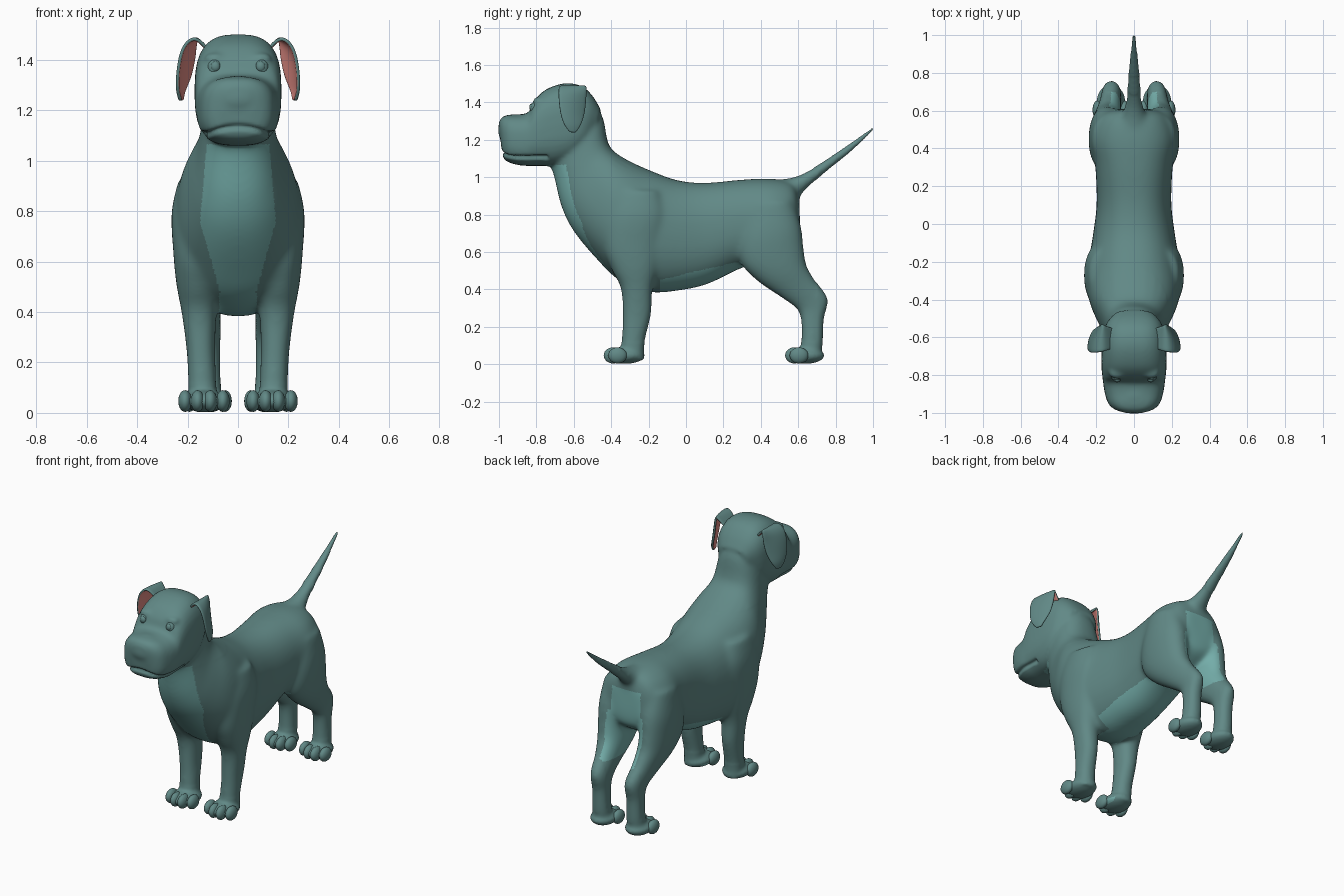
import bpy, bmesh, math
from mathutils import Vector, Matrix

if "Cube" in bpy.data.objects:
    bpy.data.objects.remove(bpy.data.objects["Cube"])


def material(name, rgb):
    m = bpy.data.materials.new(name)
    m.diffuse_color = (*rgb, 1)
    m.use_nodes = True
    m.node_tree.nodes["Principled BSDF"].inputs["Base Color"].default_value = m.diffuse_color
    return m


COAT = material("teal coat", (0.12, 0.25, 0.24))
PALE = material("pale teal", (0.175, 0.42, 0.40))
PINK = material("ear pink", (0.75, 0.26, 0.23))


def spline(rows, steps=5):
    """Catmull-Rom interpolation of tuples of numbers."""
    out = []
    for i in range(len(rows) - 1):
        a, b = rows[max(i - 1, 0)], rows[i]
        c, d = rows[i + 1], rows[min(i + 2, len(rows) - 1)]
        for s in range(steps):
            t = s / steps
            out.append([0.5 * (2 * q + (r - p) * t + (2 * p - 5 * q + 4 * r - w) * t * t
                               + (3 * q - p - 3 * r + w) * t ** 3)
                        for p, q, r, w in zip(a, b, c, d)])
    out.append(list(rows[-1]))
    return out


def loft(bm, rows, power=2.2, side=1, n=32):
    """Rows: two silhouette points (y1, z1, y2, z2), centre x, half width."""
    rings = []
    for y1, z1, y2, z2, cx, w in spline(rows):
        ring = []
        for k in range(n):
            a = 2 * math.pi * k / n
            c, s = math.cos(a), math.sin(a)
            c = math.copysign(abs(c) ** (2 / power), c)
            s = math.copysign(abs(s) ** (2 / power), s)
            ring.append(bm.verts.new((side * (cx + w * s),
                                      (y1 + y2) / 2 + (y1 - y2) / 2 * c,
                                      (z1 + z2) / 2 + (z1 - z2) / 2 * c)))
        rings.append(ring)
    for r, q in zip(rings, rings[1:]):
        for k in range(n):
            bm.faces.new((r[k], r[(k + 1) % n], q[(k + 1) % n], q[k]))
    bm.faces.new(rings[0][::-1])
    bm.faces.new(rings[-1])


def ball(bm, centre, radii):
    mat = Matrix.Translation(centre) @ Matrix.Diagonal((*radii, 1))
    bmesh.ops.create_uvsphere(bm, u_segments=24, v_segments=14, radius=1, matrix=mat)


def finish(bm, name, mats, recalc=True):
    if recalc:
        bmesh.ops.recalc_face_normals(bm, faces=bm.faces)
    for f in bm.faces:
        f.smooth = True
    me = bpy.data.meshes.new(name)
    bm.to_mesh(me)
    bm.free()
    for m in mats:
        me.materials.append(m)
    ob = bpy.data.objects.new(name, me)
    bpy.context.collection.objects.link(ob)
    return ob


body = bmesh.new()
# torso and neck
loft(body, [
    (.605, .90, .61, .73, 0, .08), (.565, .97, .59, .63, 0, .17),
    (.45, .992, .45, .55, 0, .225), (.3, .987, .3, .515, 0, .205),
    (.1, .97, .12, .43, 0, .198), (-.05, .985, -.03, .395, 0, .215),
    (-.2, 1.04, -.2, .385, 0, .24), (-.3, 1.085, -.36, .45, 0, .25),
    (-.375, 1.13, -.48, .565, 0, .23), (-.41, 1.17, -.60, .71, 0, .19),
    (-.425, 1.22, -.665, .84, 0, .16), (-.445, 1.32, -.705, 1.0, 0, .14),
    (-.5, 1.42, -.73, 1.08, 0, .14)], 2.3)
# head and muzzle
loft(body, [
    (-.455, 1.36, -.5, 1.2, 0, .10), (-.5, 1.435, -.56, 1.13, 0, .145),
    (-.56, 1.488, -.62, 1.085, 0, .165), (-.65, 1.502, -.70, 1.06, 0, .172),
    (-.75, 1.468, -.77, 1.06, 0, .172), (-.81, 1.41, -.82, 1.06, 0, .167),
    (-.84, 1.35, -.85, 1.06, 0, .163), (-.89, 1.335, -.90, 1.065, 0, .155),
    (-.95, 1.333, -.95, 1.08, 0, .137), (-.985, 1.32, -.975, 1.10, 0, .105),
    (-1.002, 1.29, -.985, 1.14, 0, .06)], 2.8)
ball(body, (0, -.91, 1.25), (.14, .096, .088))
# tail
loft(body, [
    (.48, .985, .57, .80, 0, .10), (.56, .997, .605, .89, 0, .065),
    (.63, 1.022, .665, .955, 0, .045), (.735, 1.085, .768, 1.045, 0, .034),
    (.87, 1.175, .892, 1.146, 0, .021), (1.0, 1.268, 1.006, 1.256, 0, .008)], 2)

for s in (1, -1):
    # front leg
    loft(body, [
        (-.40, .93, -.14, .93, .155, .08), (-.44, .79, -.1, .8, .164, .10),
        (-.44, .62, -.12, .65, .165, .092), (-.395, .5, -.145, .52, .16, .085),
        (-.348, .4, -.178, .4, .155, .07), (-.34, .25, -.185, .27, .148, .058),
        (-.345, .12, -.22, .12, .142, .056), (-.35, .03, -.225, .02, .14, .056)],
        2.2, s)
    # hind leg
    loft(body, [
        (.33, .86, .57, .88, .13, .09), (.28, .68, .615, .74, .14, .10),
        (.29, .545, .63, .62, .145, .09), (.38, .445, .645, .53, .14, .08),
        (.51, .355, .69, .45, .13, .062), (.595, .29, .757, .35, .12, .052),
        (.615, .22, .737, .24, .12, .05), (.615, .12, .73, .1, .12, .053),
        (.61, .03, .71, .02, .12, .055)], 2.2, s)
    # paw soles and brows
    ball(body, (s * .135, -.325, .047), (.082, .105, .045))
    ball(body, (s * .122, .64, .047), (.078, .10, .045))
    ball(body, (s * .09, -.785, 1.405), (.045, .035, .025))

# merge the parts into one skin
raw = finish(body, "raw_skin", [])
mod = raw.modifiers.new("merge", 'REMESH')
mod.mode = 'VOXEL'
mod.voxel_size = 0.009
dg = bpy.context.evaluated_depsgraph_get()
dg.update()
merged = bpy.data.meshes.new_from_object(raw.evaluated_get(dg))
bpy.data.objects.remove(raw)

skin = bmesh.new()
skin.from_mesh(merged)
soft = [v for v in skin.verts if v.co.y < .78 and v.co.z > .06]
blend = [v for v in soft if v.co.z < 1.05 and v.co.z > .12 and v.co.y < .7]
for group, count in ((list(skin.verts), 2), (soft, 6), (blend, 16)):
    for _ in range(count):
        bmesh.ops.smooth_vert(skin, verts=group, factor=.5, use_axis_x=True,
                              use_axis_y=True, use_axis_z=True)
skin.normal_update()
# mouth crease
shift = {}
for v in skin.verts:
    x, y, z = v.co
    if y < -.74 and 1.06 < z < 1.2 and v.normal.z > -.75:
        zm = max(1.105, 1.135 - 2 * x * x)
        shift[v] = v.normal * -.016 * math.exp(-((z - zm) / .010) ** 2)
for v, d in shift.items():
    v.co += d
skin.normal_update()


def is_pale(c, n):
    """Bib, belly and the patch below the tail."""
    x, y, z = abs(c.x), c.y, c.z
    nx = n.x * (1 if c.x > 0 else -1)
    if y < -.38:
        half = .125 + .025 * (1.06 - z) / .3 if z > .76 else .15 - .28 * (.76 - z)
        return -.76 < y and .4 < z < 1.065 and n.y < .2 and x < half
    if y < .3:
        limit = .075 if y < -.14 else .16
        return x < limit and z < .485 + .22 * max(0, y) and n.z < -.1
    if .42 < z < .87 and y < .7 and x < .13:
        return nx < -.2 or (n.y > .3 and x < .10) or (n.z < -.5 and x < .08)
    return False


for f in skin.faces:
    f.material_index = int(is_pale(f.calc_center_median(), f.normal))
finish(skin, "dog_body", [COAT, PALE], recalc=False)

# toes
toes = bmesh.new()
for s in (1, -1):
    for px, py, gap in ((.135, -.39, .05), (.122, .58, .047)):
        for i in range(4):
            k = i - 1.5
            ball(toes, (s * (px + k * gap), py + .012 * (k * k - .25), .047),
                 (.027, .05, .043))
finish(toes, "toes", [COAT])

# eyes with raised pupils
eyes = bmesh.new()
for s in (1, -1):
    ball(eyes, (s * .092, -.803, 1.368), (.03, .03, .037))
    ball(eyes, (s * .090, -.825, 1.374), (.018, .013, .02))
finish(eyes, "eyes", [COAT])

# folded ears: x, z, half depth in y, inward curl of the back edge
EAR = [(.11, 1.44, .055, 0), (.15, 1.482, .068, .0), (.185, 1.488, .074, .02),
       (.217, 1.46, .077, .045), (.236, 1.41, .075, .06), (.246, 1.34, .066, .055),
       (.246, 1.28, .046, .03), (.235, 1.238, .016, .008)]
for s, label in ((1, "left"), (-1, "right")):
    bm = bmesh.new()
    grid = []
    for x, z, hw, curl in spline(EAR, 3):
        grid.append([bm.verts.new((s * (x - curl * ((t + 4) / 8) ** 2),
                                   -.605 + hw * t / 4, z)) for t in range(-4, 5)])
    for r, q in zip(grid, grid[1:]):
        for k in range(8):
            bm.faces.new((r[k], r[k + 1], q[k + 1], q[k]))
    bm.normal_update()
    if sum(f.normal.x * s for f in bm.faces) < 0:
        bmesh.ops.reverse_faces(bm, faces=bm.faces)
    ear = finish(bm, label + "_ear", [COAT, PINK], recalc=False)
    sol = ear.modifiers.new("thickness", 'SOLIDIFY')
    sol.thickness = .014
    sol.offset = -1
    sol.material_offset = 1
    sol.material_offset_rim = 0
    sub = ear.modifiers.new("round", 'SUBSURF')
    sub.levels = sub.render_levels = 1
